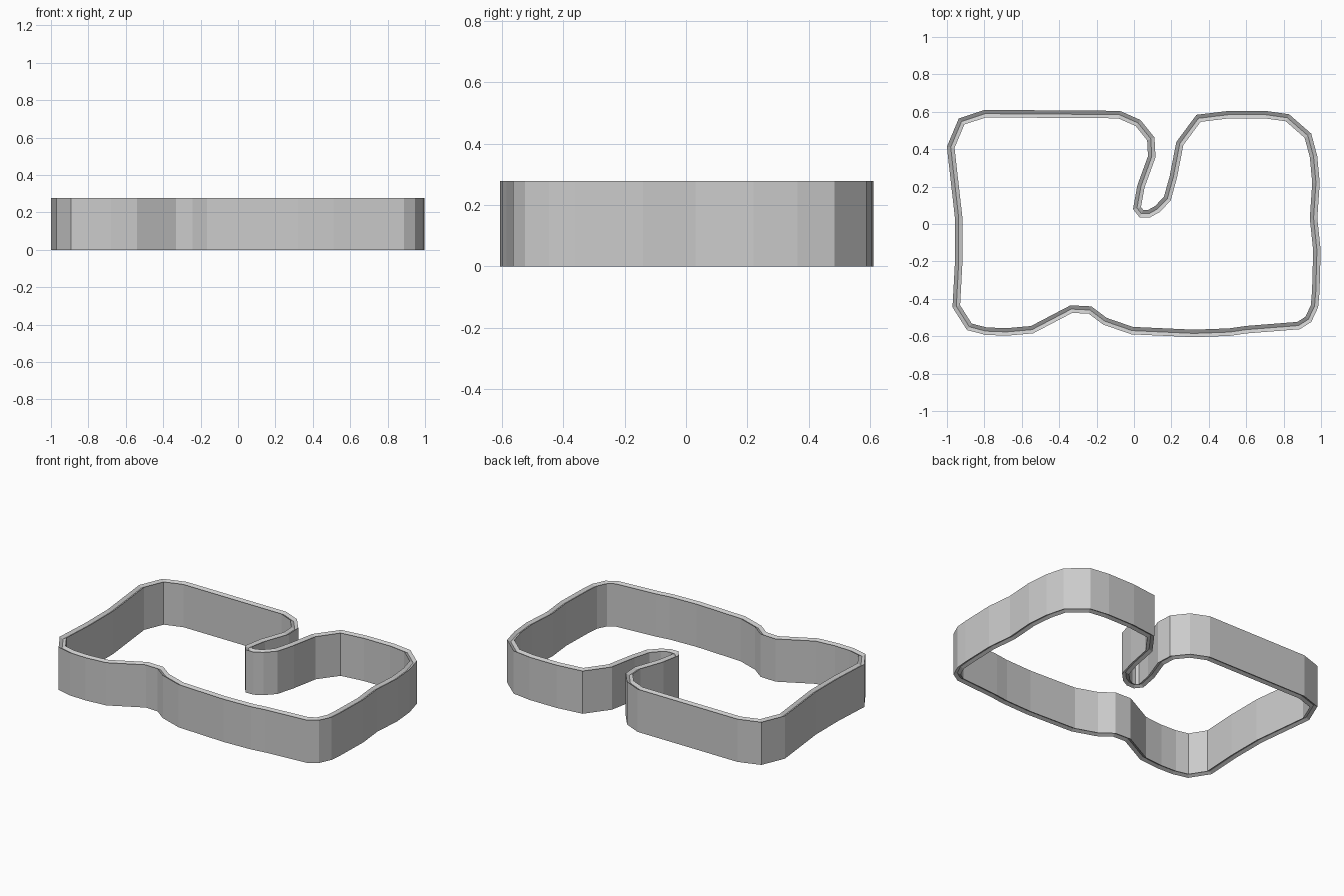
import bpy, bmesh
from mathutils import Vector

if "Cube" in bpy.data.objects:
    bpy.data.objects.remove(bpy.data.objects["Cube"])

# centre line of the bent band, seen from above (clockwise)
PATH = [(-.95, -.44), (-.937, -.2), (-.937, .03), (-.98, .41), (-.922, .548), (-.795, .59),
        (-.08, .585), (.022, .54), (.09, .455), (.095, .36), (.037, .2), (.016, .085),
        (.04, .055), (.08, .055), (.125, .08), (.178, .135), (.21, .25), (.245, .43),
        (.345, .565), (.51, .585), (.7, .585), (.82, .568), (.93, .472), (.96, .36),
        (.973, .22), (.96, .03), (.978, -.14), (.972, -.36), (.965, -.44), (.932, -.51),
        (.88, -.543), (.6, -.565), (.51, -.578), (.32, -.585), (-.01, -.57), (-.155, -.52),
        (-.235, -.46), (-.335, -.455), (-.545, -.565), (-.68, -.577), (-.79, -.573), (-.88, -.55)]
H, HALF, DIP = .278, .02, .012

# wall cross-section: (sideways offset, height), shallow groove along both rims
SECTION = [(HALF, 0), (HALF, H), (0, H - DIP), (-HALF, H), (-HALF, 0), (0, DIP)]

pts = [Vector(p) for p in PATH]
n = len(pts)
bm = bmesh.new()
rings = []
for i, p in enumerate(pts):
    a = (p - pts[i - 1]).normalized()
    b = (pts[(i + 1) % n] - p).normalized()
    na, nb = Vector((-a.y, a.x)), Vector((-b.y, b.x))
    miter = (na + nb) / (1 + na.dot(nb))
    rings.append([bm.verts.new((*(p + miter * o), z)) for o, z in SECTION])
k = len(SECTION)
for i in range(n):
    r, s = rings[i], rings[(i + 1) % n]
    for j in range(k):
        bm.faces.new((r[j], s[j], s[(j + 1) % k], r[(j + 1) % k]))
bmesh.ops.recalc_face_normals(bm, faces=bm.faces)

mesh = bpy.data.meshes.new("band_wall")
bm.to_mesh(mesh)
bm.free()
band = bpy.data.objects.new("band_wall", mesh)
bpy.context.collection.objects.link(band)
